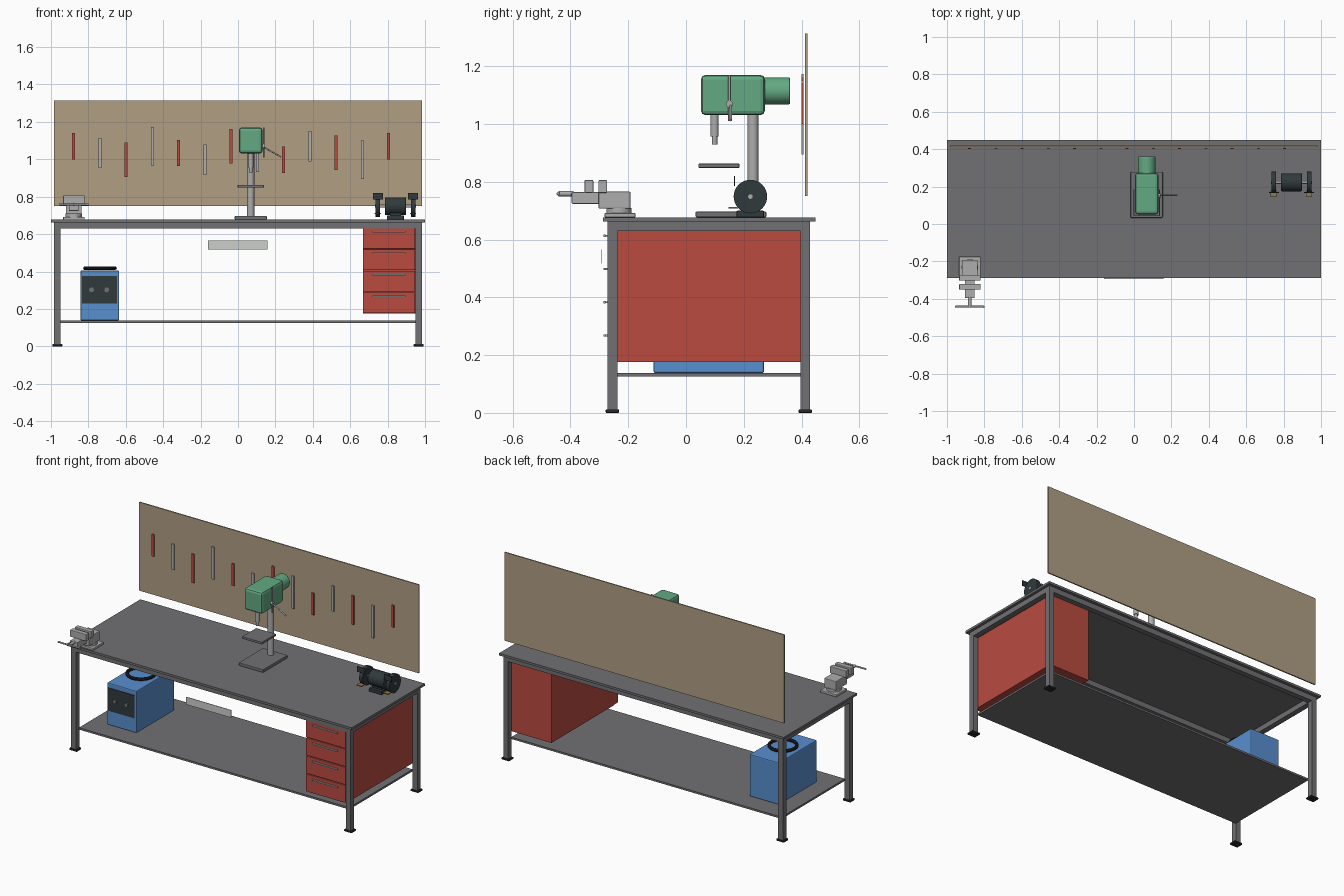
import bpy, math
from mathutils import Vector

cube = bpy.data.objects.get("Cube")
if cube:
    bpy.data.objects.remove(cube, do_unlink=True)


def material(name, r, g, b):
    """Flat material from display values, stored as linear."""
    linear = [(c / 255) ** 2.2 for c in (r, g, b)] + [1]
    m = bpy.data.materials.new(name)
    m.use_nodes = True
    m.diffuse_color = linear
    m.node_tree.nodes["Principled BSDF"].inputs["Base Color"].default_value = linear
    return m


iron = material("dark steel", 112, 112, 115)
steel = material("light steel", 172, 172, 172)
pale = material("pale steel", 203, 205, 203)
black = material("black rubber", 42, 42, 45)
charcoal = material("charcoal", 52, 60, 62)
red = material("red paint", 184, 76, 66)
blue = material("blue paint", 88, 142, 205)
green = material("green paint", 100, 168, 130)
tan = material("tan board", 175, 157, 131)
brass = material("brass", 150, 120, 70)


def finish(name, mat, bevel=0, segments=2):
    o = bpy.context.object
    o.name = name
    o.data.materials.append(mat)
    if bevel:
        b = o.modifiers.new("bevel", "BEVEL")
        b.width, b.segments = bevel, segments
    return o


def box(name, mat, x, y, z, bevel=0):
    """Box from its (min, max) range on each axis."""
    ranges = (x, y, z)
    bpy.ops.mesh.primitive_cube_add(size=1, location=[(a + b) / 2 for a, b in ranges])
    o = bpy.context.object
    o.scale = [b - a for a, b in ranges]
    bpy.ops.object.transform_apply(location=False, rotation=False, scale=True)
    return finish(name, mat, bevel)


def rod(name, mat, start, end, radius, bevel=0, sides=32):
    """Round bar between two points."""
    a, b = Vector(start), Vector(end)
    bpy.ops.mesh.primitive_cylinder_add(
        vertices=sides, radius=radius, depth=(b - a).length, location=(a + b) / 2,
        rotation=(b - a).to_track_quat("Z", "Y").to_euler())
    bpy.ops.object.shade_smooth_by_angle()
    return finish(name, mat, bevel)


def around(c, half):
    return (c - half, c + half)


# Bench top, legs, rails and lower shelf
TOP = 0.677
LEG_X, LEG_Y = 0.966, (-0.255, 0.413)
box("bench_top", iron, (-1, 1), (-0.288, 0.448), (0.663, TOP))
for x in (-LEG_X, LEG_X):
    for y in LEG_Y:
        box("leg", iron, around(x, 0.017), around(y, 0.017), (0.01, 0.663))
        box("foot", black, around(x, 0.027), around(y, 0.023), (0, 0.012), 0.003)
    box("side_rail", iron, around(x, 0.017), LEG_Y, (0.63, 0.663))
for y in LEG_Y:
    box("long_rail", iron, (-LEG_X, LEG_X), around(y, 0.017), (0.63, 0.663))
box("lower_shelf", iron, (-0.95, 0.95), (-0.24, 0.397), (0.126, 0.138))

# Drawer cabinet
box("cabinet", red, (0.668, 0.948), (-0.238, 0.397), (0.176, 0.63))
for i in range(4):
    z = 0.178 + 0.115 * i
    box("drawer_front", red, (0.668, 0.946), (-0.272, -0.238), (z, z + 0.111), 0.003)
    box("drawer_handle", steel, (0.718, 0.896), (-0.285, -0.278), around(z + 0.09, 0.004))
    for x in (0.73, 0.884):
        box("handle_post", steel, around(x, 0.004), (-0.28, -0.271), around(z + 0.09, 0.003))

# Pale plate hung on the front edge
box("front_plate", pale, (-0.16, 0.157), (-0.293, -0.29), (0.517, 0.565))

# Blue machine on the shelf
box("machine_body", blue, (-0.842, -0.635), (-0.112, 0.27), (0.138, 0.405), 0.006)
box("machine_panel", charcoal, (-0.833, -0.648), (-0.116, -0.108), (0.23, 0.375))
for x in (-0.783, -0.702):
    rod("machine_knob", iron, (x, -0.124, 0.302), (x, -0.114, 0.302), 0.013)
bpy.ops.mesh.primitive_torus_add(location=(-0.738, 0.08, 0.418), major_radius=0.08,
                                 minor_radius=0.01, major_segments=40, minor_segments=10)
bpy.ops.object.shade_smooth_by_angle()
finish("machine_ring", black)

# Tool board with hanging tools of repeating lengths and heights
box("tool_board", tan, (-0.983, 0.983), (0.412, 0.42), (0.751, 1.313))
for i in range(13):
    x = -0.879 + 0.1404 * i
    z = 1.07 - 0.036 * (i % 3)
    half = 0.07 + 0.011 * (i % 4)
    box("hanging_tool", steel if i % 2 else red, around(x, 0.008), (0.4, 0.407), around(z, half))

# Drill press
DX = 0.068
box("drill_base", iron, around(DX, 0.086), (0.033, 0.278), (TOP, 0.697), 0.004)
rod("drill_column", steel, (DX, 0.232, 0.69), (DX, 0.232, 1.05), 0.019)
box("drill_table", iron, around(DX, 0.07), (0.043, 0.185), (0.848, 0.863), 0.003)
box("drill_head", green, around(DX, 0.063), (0.052, 0.273), (1.031, 1.17), 0.015)
rod("drill_motor", green, (DX, 0.265, 1.115), (DX, 0.36, 1.115), 0.047, 0.004)
rod("drill_spindle", steel, (DX, 0.099, 1.04), (DX, 0.099, 0.957), 0.014)
rod("drill_chuck", steel, (DX, 0.099, 0.96), (DX, 0.099, 0.93), 0.0095)
rod("feed_hub", steel, (0.125, 0.15, 1.07), (0.142, 0.15, 1.07), 0.012)
rod("feed_lever", steel, (0.137, 0.15, 1.01), (0.137, 0.15, 1.17), 0.004, sides=12)
rod("feed_arm", steel, (0.137, 0.155, 1.065), (0.23, 0.155, 1.013), 0.004, sides=12)

# Bench grinder
GX, GY, GZ = 0.842, 0.223, 0.749
box("grinder_base", charcoal, around(GX, 0.045), (0.175, 0.27), (TOP, 0.7), 0.003)
box("grinder_neck", charcoal, around(GX, 0.03), around(GY, 0.03), (0.69, 0.72))
rod("grinder_body", charcoal, (GX - 0.056, GY, GZ), (GX + 0.056, GY, GZ), 0.048, 0.005)
rod("grinder_axle", steel, (GX - 0.11, GY, GZ), (GX + 0.11, GY, GZ), 0.008)
for side in (-1, 1):
    x = GX + side * 0.094
    rod("grinder_wheel", charcoal, (x - 0.012, GY, GZ), (x + 0.012, GY, GZ), 0.058)
    box("eye_shield", charcoal, around(x, 0.027), around(0.168, 0.002), (0.785, 0.82))
    box("tool_rest", brass, around(x, 0.017), (0.147, 0.18), (0.707, 0.713))

# Vise
VX = -0.878
box("vise_base", steel, around(VX, 0.057), (-0.282, -0.175), (TOP, 0.692), 0.003)
rod("vise_swivel", steel, (VX, -0.232, 0.69), (VX, -0.232, 0.71), 0.044)
box("vise_body", steel, around(VX, 0.042), (-0.303, -0.192), (0.707, 0.766), 0.004)
box("vise_slide", steel, around(VX, 0.026), (-0.396, -0.3), (0.724, 0.764), 0.003)
for y in (-0.336, -0.288):
    box("vise_jaw", steel, around(VX, 0.057), around(y, 0.015), (0.762, 0.806), 0.003)
rod("vise_screw", steel, (VX, -0.442, 0.759), (VX, -0.39, 0.759), 0.009)
rod("vise_handle", steel, (VX - 0.074, -0.442, 0.759), (VX + 0.074, -0.442, 0.759), 0.005, sides=16)
for side in (-1, 1):
    bpy.ops.mesh.primitive_uv_sphere_add(segments=12, ring_count=8, radius=0.006,
                                         location=(VX + side * 0.074, -0.442, 0.759))
    bpy.ops.object.shade_smooth_by_angle()
    finish("handle_end", steel)
